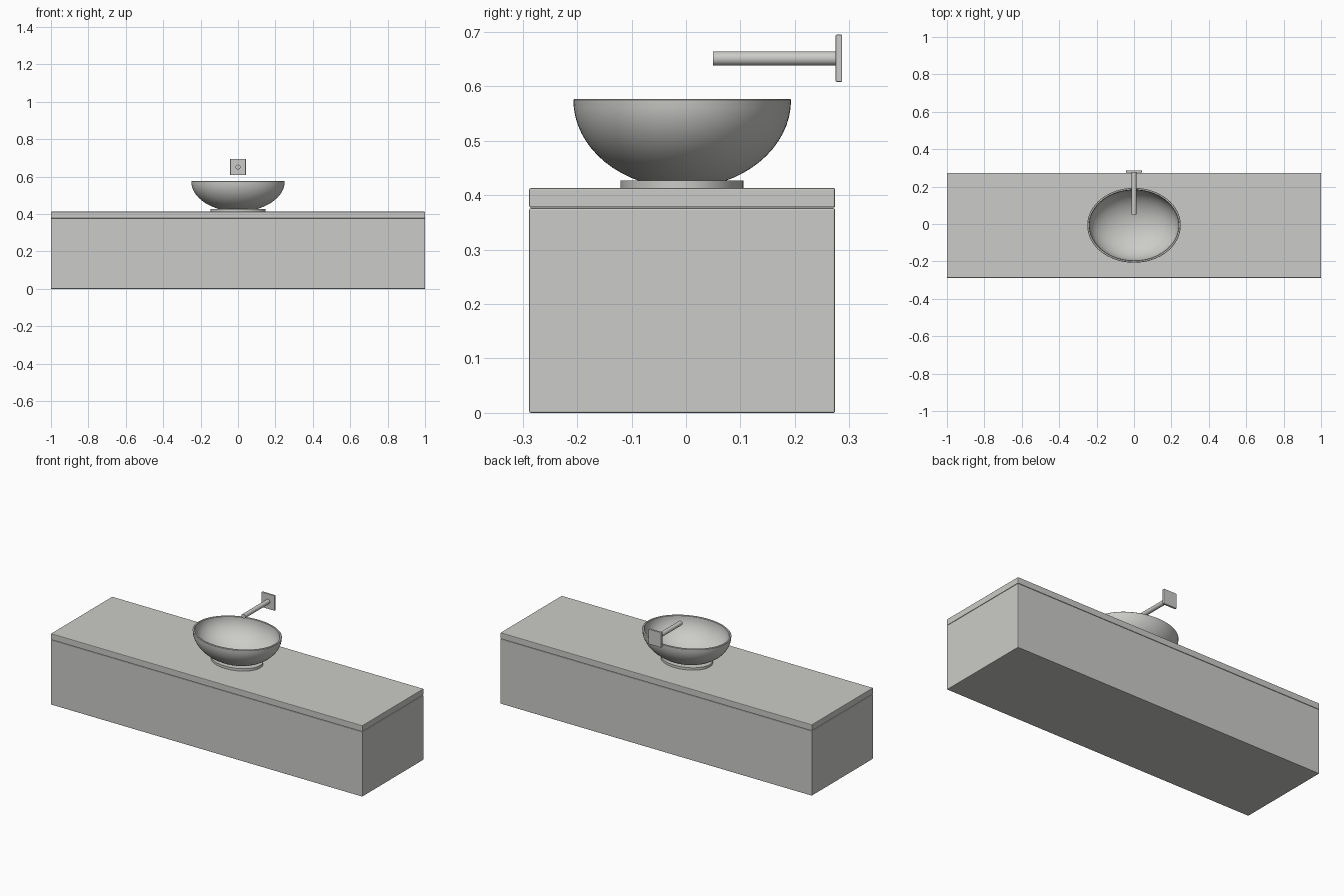
import bpy, bmesh
from math import sin, cos, pi, radians

cube = bpy.data.objects.get("Cube")
if cube:
    bpy.data.objects.remove(cube, do_unlink=True)

GREY = (0.6, 0.6, 0.58, 1)
mat = bpy.data.materials.new("light_grey")
mat.use_nodes = True
mat.diffuse_color = GREY
mat.node_tree.nodes["Principled BSDF"].inputs["Base Color"].default_value = GREY

MID_Y = -0.007        # centre of the vanity and basin
COUNTER_Z = 0.413     # top of the counter
RIM_Z = 0.577         # top of the basin


def finish(name, bm, bevel=0, smooth=False):
    """Turn a bmesh into a named object with the shared material."""
    bmesh.ops.recalc_face_normals(bm, faces=bm.faces)
    mesh = bpy.data.meshes.new(name)
    bm.to_mesh(mesh)
    bm.free()
    mesh.materials.append(mat)
    obj = bpy.data.objects.new(name, mesh)
    bpy.context.collection.objects.link(obj)
    if bevel:
        mod = obj.modifiers.new("rounded_edges", "BEVEL")
        mod.width, mod.segments = bevel, 2
        mod.limit_method = "ANGLE"
    if smooth:
        bpy.ops.object.select_all(action="DESELECT")
        obj.select_set(True)
        bpy.context.view_layer.objects.active = obj
        bpy.ops.object.shade_smooth_by_angle(angle=radians(35))
    return obj


def box(name, low, high, bevel):
    bm = bmesh.new()
    bmesh.ops.create_cube(bm, size=1)
    for v in bm.verts:
        v.co = [a + (c + 0.5) * (b - a) for a, b, c in zip(low, high, v.co)]
    return finish(name, bm, bevel)


def oval_lathe(name, profile, segments, closed=False):
    """Sweep (x radius, y radius, z) points around the basin axis."""
    bm = bmesh.new()
    rings = []
    for rx, ry, z in profile:
        if rx < 1e-5:
            rings.append([bm.verts.new((0, MID_Y, z))] * segments)
        else:
            angles = [2 * pi * i / segments for i in range(segments)]
            rings.append([bm.verts.new((rx * cos(a), MID_Y + ry * sin(a), z)) for a in angles])
    pairs = list(zip(rings, rings[1:]))
    if closed:
        pairs.append((rings[-1], rings[0]))
    for a, b in pairs:
        for i in range(segments):
            j = (i + 1) % segments
            bm.faces.new(dict.fromkeys((a[i], a[j], b[j], b[i])))
    return finish(name, bm, smooth=True)


# Cabinet and countertop
box("cabinet", (-1, -0.288, 0), (1, 0.274, 0.376), 0.003)
box("countertop", (-1, -0.288, 0.377), (1, 0.274, COUNTER_Z), 0.003)

# Oval foot ring under the basin
foot_top = COUNTER_Z + 0.014
foot = [(0.148, 0.113, COUNTER_Z), (0.148, 0.113, foot_top),
        (0.075, 0.06, foot_top), (0.075, 0.06, COUNTER_Z)]
oval_lathe("foot_ring", foot, 32, closed=True)

# Half-ellipsoid basin: outer wall up, softened rim, inner wall down
STEPS = 16
wall = 0.011
depth = RIM_Z - COUNTER_Z
lip = 0.002
arc = [i / STEPS * pi / 2 for i in range(STEPS + 1)]
outer = [(0.25 * sin(t), 0.2 * sin(t), RIM_Z - lip - (depth - lip) * cos(t)) for t in arc]
inner = [((0.25 - wall) * sin(t), (0.2 - wall) * sin(t),
          RIM_Z - lip - (depth - lip - wall) * cos(t)) for t in reversed(arc)]
rim = [(0.25 - d, 0.2 - d, RIM_Z) for d in (lip, wall - lip)]
oval_lathe("basin", outer + rim + inner, 64)

# Wall-mounted spout and its plate
TAP_Z = 0.651
box("tap_plate", (-0.042, 0.275, 0.608), (0.042, 0.287, 0.695), 0.002)
bm = bmesh.new()
bmesh.ops.create_cone(bm, cap_ends=True, segments=32, radius1=0.013, radius2=0.013, depth=1)
for v in bm.verts:
    x, y, z = v.co
    v.co = (x, 0.05 + (z + 0.5) * 0.23, TAP_Z + y)
finish("tap_spout", bm, smooth=True)
